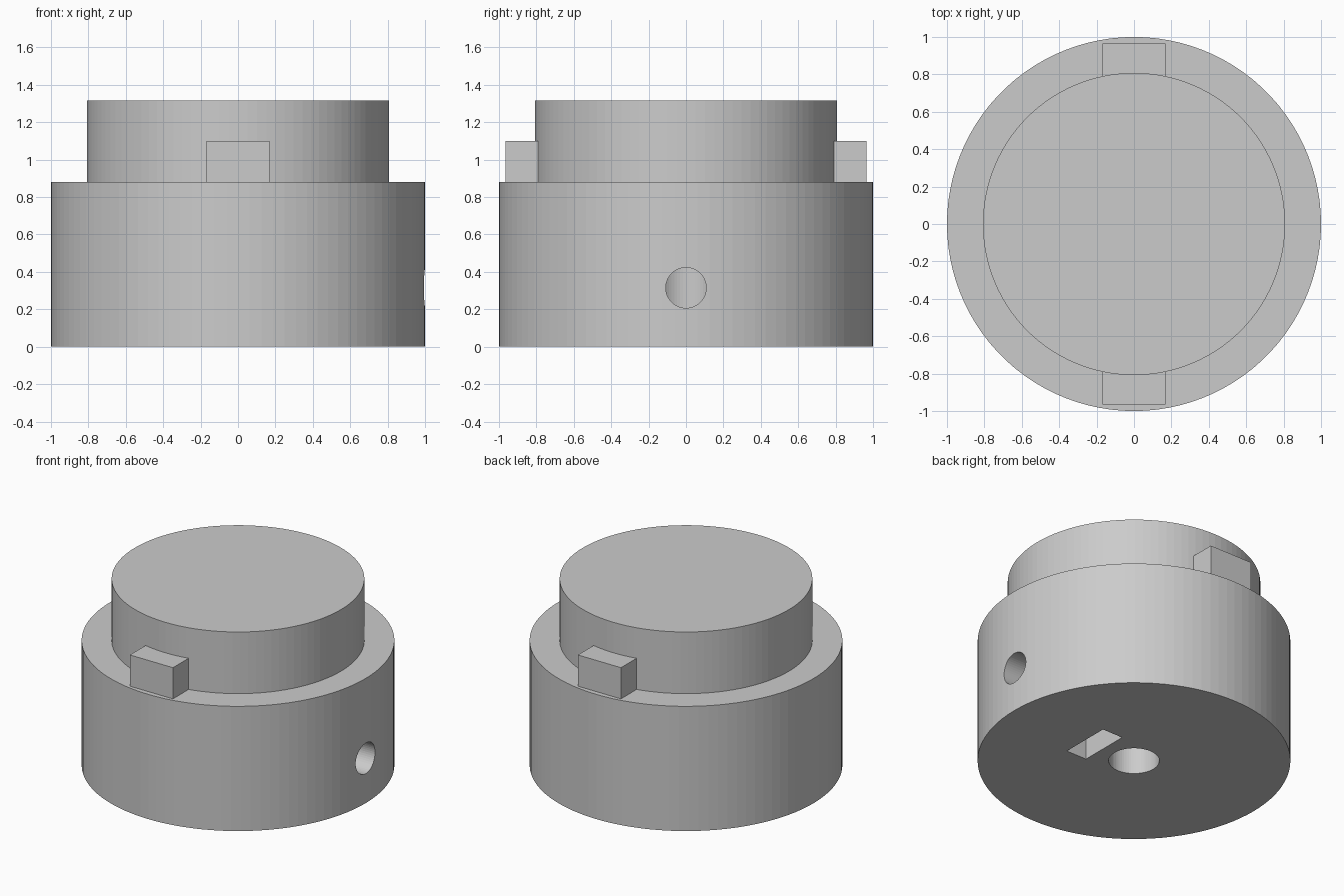
import bpy, bmesh, math
from mathutils import Matrix

cube = bpy.data.objects.get("Cube")
if cube:
    bpy.data.objects.remove(cube, do_unlink=True)

grey = bpy.data.materials.new("plain grey")
grey.use_nodes = True
GREY = (0.6, 0.6, 0.6, 1)
grey.diffuse_color = GREY
grey.node_tree.nodes["Principled BSDF"].inputs["Base Color"].default_value = GREY


def finish(name, bm):
    bmesh.ops.recalc_face_normals(bm, faces=bm.faces)
    mesh = bpy.data.meshes.new(name)
    bm.to_mesh(mesh)
    bm.free()
    mesh.materials.append(grey)
    obj = bpy.data.objects.new(name, mesh)
    bpy.context.collection.objects.link(obj)
    return obj


def box(name, lo, hi):
    bm = bmesh.new()
    bmesh.ops.create_cube(bm, size=1)
    for v in bm.verts:
        v.co = [(a + b) / 2 + c * (b - a) for a, b, c in zip(lo, hi, v.co)]
    return finish(name, bm)


def cylinder(name, radius, start, end, sides, matrix=Matrix()):
    bm = bmesh.new()
    place = matrix @ Matrix.Translation((0, 0, (start + end) / 2))
    bmesh.ops.create_cone(bm, cap_ends=True, segments=sides, radius1=radius,
                          radius2=radius, depth=end - start, matrix=place)
    return finish(name, bm)


def lathe(name, profile, sides):
    bm = bmesh.new()
    rings = []
    for r, z in profile:
        angles = [math.tau * i / sides for i in range(sides)]
        rings.append([bm.verts.new((r * math.cos(a), r * math.sin(a), z)) for a in angles])
    for low, high in zip(rings, rings[1:]):
        for i in range(sides):
            j = (i + 1) % sides
            bm.faces.new((low[i], low[j], high[j], high[i]))
    bm.faces.new(rings[0])
    bm.faces.new(rings[-1])
    return finish(name, bm)


# Stepped body: wide drum with a narrower boss on top
SHOULDER = 0.88
body = lathe("stepped_body", [(1, 0), (1, SHOULDER), (0.808, SHOULDER), (0.808, 1.315)], 100)

# Shaft bore, nut slot and radial screw hole
along_x = Matrix.Translation((0, 0, 0.315)) @ Matrix.Rotation(math.pi / 2, 4, "Y")
cutters = [
    cylinder("shaft_bore_cutter", 0.162, -0.1, 0.8, 64),
    box("nut_slot_cutter", (0.25, -0.18, -0.1), (0.41, 0.18, 0.5)),
    cylinder("screw_hole_cutter", 0.108, 0, 1.2, 48, along_x),
]
for cutter in cutters:
    cutter.hide_render = True
    cut = body.modifiers.new(cutter.name, "BOOLEAN")
    cut.operation = "DIFFERENCE"
    cut.solver = "EXACT"
    cut.object = cutter

# Apply the cuts, then drop the cutters
depsgraph = bpy.context.evaluated_depsgraph_get()
carved = bpy.data.meshes.new_from_object(body.evaluated_get(depsgraph))
body.modifiers.clear()
body.data = carved
for cutter in cutters:
    bpy.data.objects.remove(cutter, do_unlink=True)

# Drive tabs on the shoulder, front and back
box("front_tab", (-0.168, -0.965, SHOULDER), (0.168, -0.75, 1.1))
box("back_tab", (-0.168, 0.75, SHOULDER), (0.168, 0.965, 1.1))
